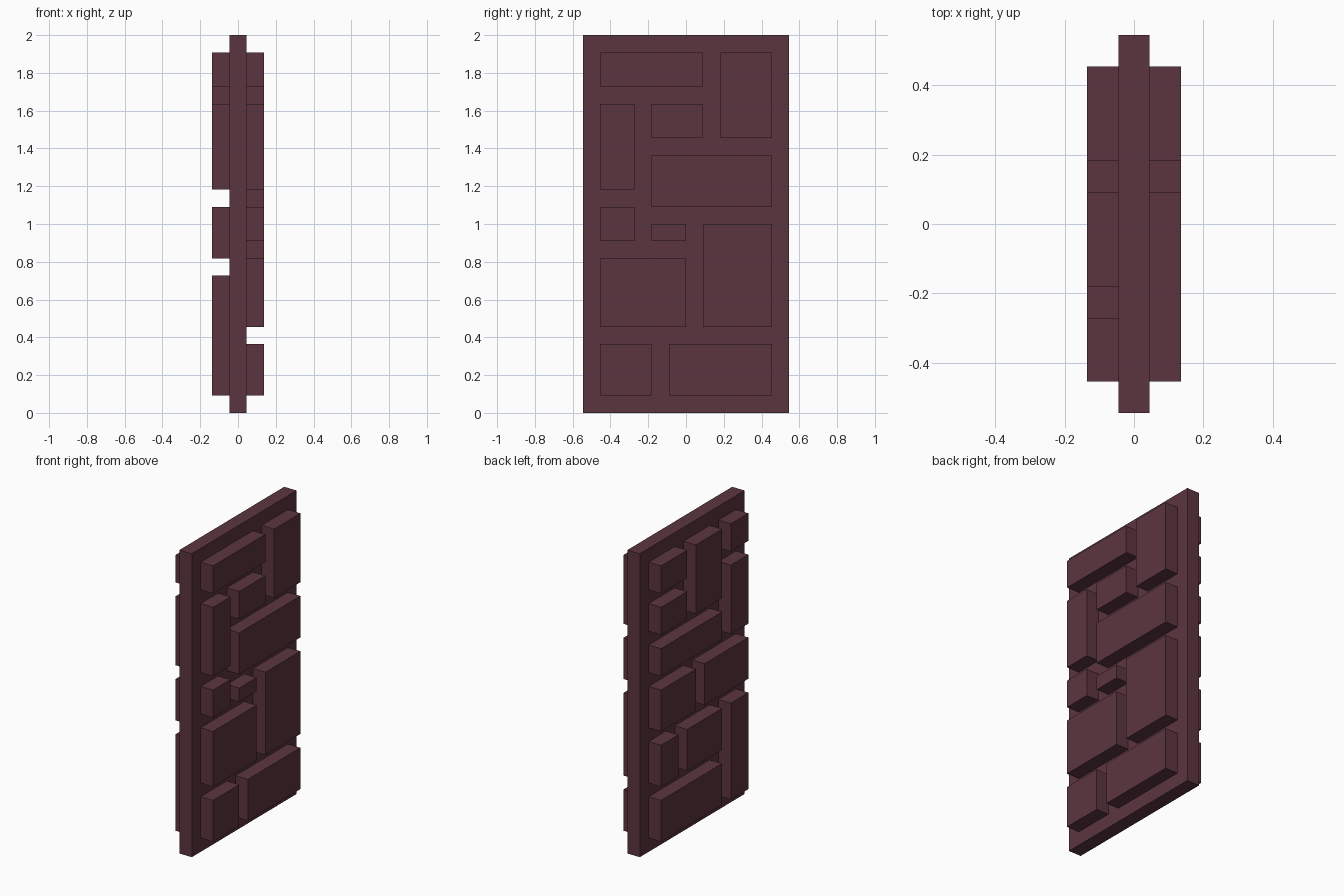
import bpy
import bmesh
from mathutils import Matrix, Vector

if "Cube" in bpy.data.objects:
    bpy.data.objects.remove(bpy.data.objects["Cube"])

U = 2 / 22          # grid module: the slab is 22 modules tall, 12 wide, 1 thick
EMBED = 0.2         # how far blocks sink into the slab, in modules

# Single dark maroon colour
maroon = bpy.data.materials.new("dark_maroon")
colour = (0.107, 0.0356, 0.0497, 1.0)
maroon.diffuse_color = colour
maroon.use_nodes = True
bsdf = next(n for n in maroon.node_tree.nodes if n.type == 'BSDF_PRINCIPLED')
bsdf.inputs["Base Color"].default_value = colour


def box(name, x, y, z):
    """Box spanning the (min, max) ranges, given in modules."""
    size = [(r[1] - r[0]) * U for r in (x, y, z)]
    centre = Vector([(r[0] + r[1]) / 2 * U for r in (x, y, z)])
    bm = bmesh.new()
    bmesh.ops.create_cube(bm, size=1, matrix=Matrix.Diagonal((*size, 1)))
    mesh = bpy.data.meshes.new(name)
    bm.to_mesh(mesh)
    bm.free()
    mesh.materials.append(maroon)
    obj = bpy.data.objects.new(name, mesh)
    obj.location = centre
    bpy.context.collection.objects.link(obj)
    return obj


# Upright central slab
box("slab", (-0.5, 0.5), (-6, 6), (0, 22))

# Raised blocks on each broad side: y min, y max, z min, z max
left_blocks = [
    (-5, 1, 19, 21), (2, 5, 16, 21), (-5, -3, 13, 18), (-2, 1, 16, 18),
    (-2, 5, 12, 15), (-5, -3, 10, 12), (-2, 0, 10, 11), (1, 5, 5, 11),
    (-5, 0, 5, 9), (-5, -2, 1, 4), (-1, 5, 1, 4),
]
right_blocks = [
    (2, 5, 19, 21), (-2, 1, 16, 21), (-5, -3, 19, 21), (2, 5, 16, 18),
    (-5, -3, 13, 18), (-2, 5, 13, 15), (1, 5, 9, 12), (-5, 0, 9, 12),
    (3, 5, 5, 8), (-2, 2, 5, 8), (-5, -3, 1, 8), (-2, 5, 1, 4),
]
for side, x, blocks in (("left", (0.5 - EMBED, 1.5), left_blocks),
                        ("right", (-1.5, EMBED - 0.5), right_blocks)):
    for i, (y0, y1, z0, z1) in enumerate(blocks, 1):
        box(f"{side}_block_{i}", x, (y0, y1), (z0, z1))
